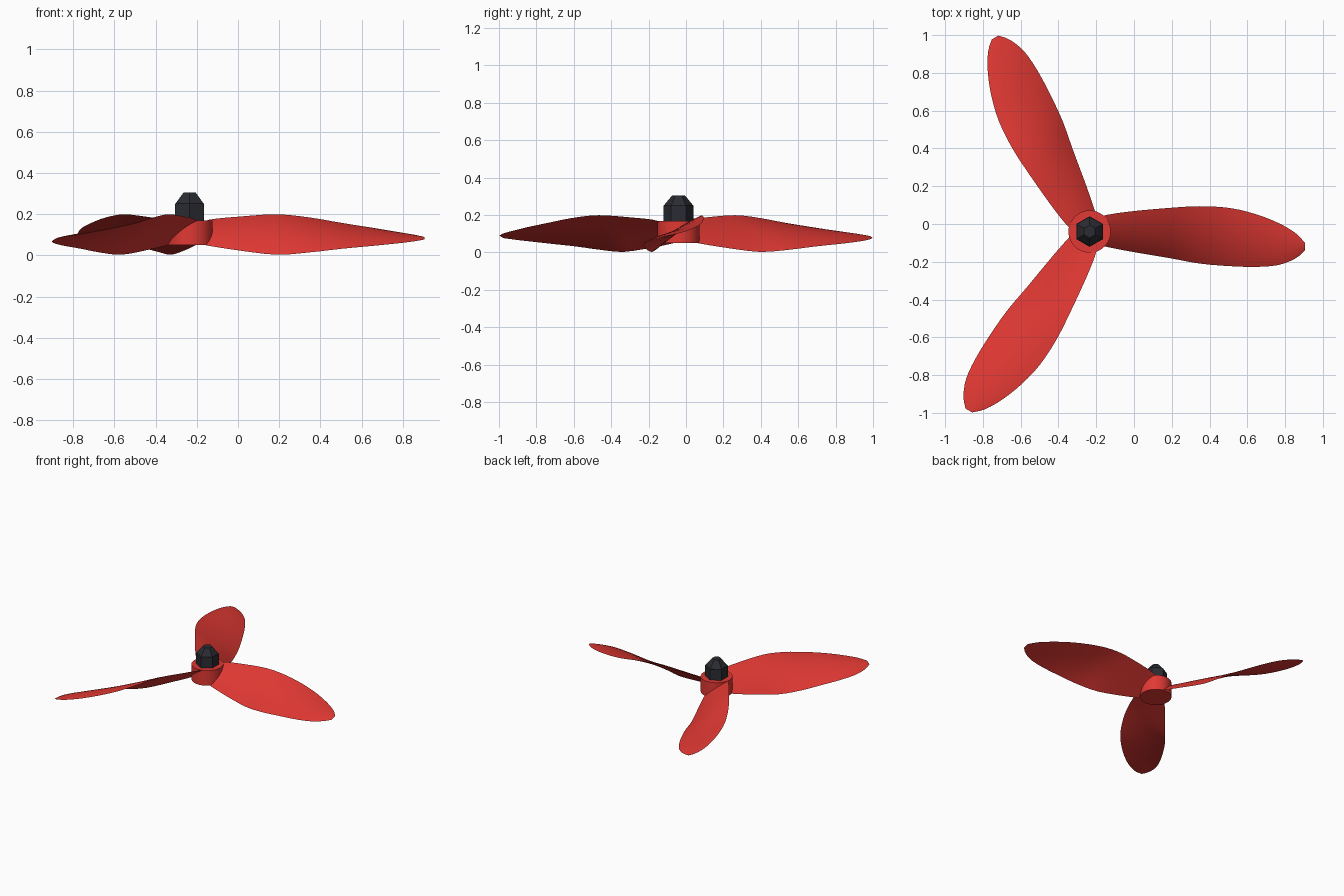
import bpy, bmesh
from math import radians, pi
from mathutils import Vector, Matrix

if "Cube" in bpy.data.objects:
    bpy.data.objects.remove(bpy.data.objects["Cube"])

CENTRE = Vector((-0.235, -0.04, 0))


def material(name, rgb):
    mat = bpy.data.materials.new(name)
    mat.use_nodes = True
    mat.diffuse_color = (*rgb, 1)
    shader = next(n for n in mat.node_tree.nodes if n.type == 'BSDF_PRINCIPLED')
    shader.inputs["Base Color"].default_value = (*rgb, 1)
    return mat


red = material("red plastic", (0.75, 0.04, 0.033))
black = material("black metal", (0.024, 0.025, 0.032))


def add_object(name, bm, mat, smooth=True):
    bmesh.ops.recalc_face_normals(bm, faces=bm.faces[:])
    mesh = bpy.data.meshes.new(name)
    bm.to_mesh(mesh)
    bm.free()
    mesh.materials.append(mat)
    obj = bpy.data.objects.new(name, mesh)
    obj.location = CENTRE
    bpy.context.collection.objects.link(obj)
    if smooth:
        bpy.ops.object.select_all(action='DESELECT')
        obj.select_set(True)
        bpy.context.view_layer.objects.active = obj
        bpy.ops.object.shade_smooth_by_angle(angle=radians(40))
    return obj


def loft(bm, rings):
    """Skin closed rings of equal length and cap both ends."""
    loops = [[bm.verts.new(p) for p in ring] for ring in rings]
    for a, b in zip(loops, loops[1:]):
        for i in range(len(a)):
            j = (i + 1) % len(a)
            bm.faces.new((a[i], a[j], b[j], b[i]))
    bm.faces.new(loops[0])
    bm.faces.new(loops[-1])


def turned(name, sides, profile, mat, smooth):
    """Stack of rings given as (radius, z), first corner on +y."""
    bm = bmesh.new()
    loft(bm, [[Matrix.Rotation(2 * pi * i / sides, 3, 'Z') @ Vector((0, r, z))
               for i in range(sides)] for r, z in profile])
    return add_object(name, bm, mat, smooth)


def smooth_path(points, steps):
    """Catmull-Rom interpolation of the stations."""
    pts = [Vector(p) for p in points]
    out = []
    for i in range(len(pts) - 1):
        a, b = pts[max(i - 1, 0)], pts[i]
        c, d = pts[i + 1], pts[min(i + 2, len(pts) - 1)]
        for k in range(steps):
            t = k / steps
            out.append(0.5 * (2 * b + (c - a) * t + (2 * a - 5 * b + 4 * c - d) * t * t
                              + (3 * b - a - 3 * c + d) * t ** 3))
    return out + [pts[-1]]


# Hub, hex nut and tapered cap
turned("hub", 48, [(0.112, 0.05), (0.112, 0.168)], red, True)
turned("nut", 6, [(0.081, 0.16), (0.081, 0.252)], black, False)
turned("nut_cap", 6, [(0.078, 0.252), (0.034, 0.305)], black, False)

# Blade edges: upper edge (radius, y, z) and lower edge (radius, y, z)
high_edge = [(0.05, 0.075, 0.155), (0.1, 0.09, 0.174), (0.23, 0.108, 0.187), (0.42, 0.125, 0.199),
             (0.58, 0.134, 0.184), (0.74, 0.125, 0.157), (0.88, 0.092, 0.135),
             (1.0, 0.045, 0.115), (1.09, -0.008, 0.1), (1.14, -0.06, 0.089)]
low_edge = [(0.05, -0.07, 0.055), (0.1, -0.083, 0.045), (0.23, -0.108, 0.025), (0.42, -0.14, 0.003),
            (0.58, -0.169, 0.014), (0.74, -0.183, 0.032), (0.88, -0.187, 0.045),
            (1.0, -0.177, 0.057), (1.09, -0.142, 0.068), (1.14, -0.1, 0.077)]


def blade_sections(chord_steps=10):
    rings = []
    for hi, lo in zip(smooth_path(high_edge, 3), smooth_path(low_edge, 3)):
        chord = hi - lo
        up = Vector((1, 0, 0)).cross(chord).normalized()
        ts = [i / chord_steps for i in range(chord_steps + 1)]

        def point(t, bulge):
            return lo + chord * t + up * (bulge * chord.length * 4 * t * (1 - t))
        rings.append([point(t, 0.06) for t in ts] + [point(t, 0.005) for t in ts[-2:0:-1]])
    return rings


# Three twisted blades around the hub
sections = blade_sections()
for n, name in enumerate(("left_blade", "back_blade", "front_blade")):
    bm = bmesh.new()
    loft(bm, sections)
    bm.transform(Matrix.Rotation(n * 2 * pi / 3, 4, 'Z'))
    add_object(name, bm, red)
